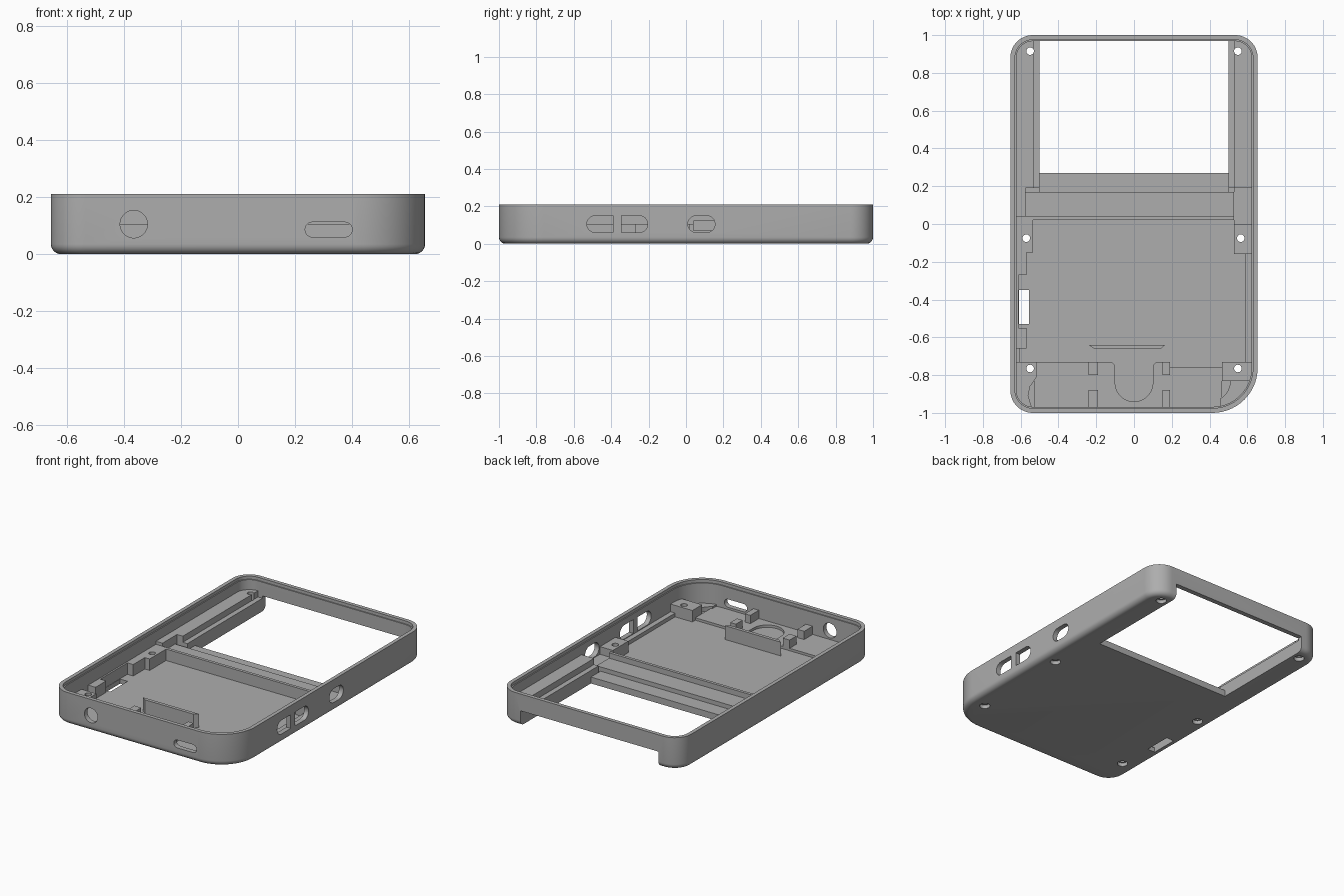
import bpy, bmesh
from math import sin, cos, pi, radians

cube = bpy.data.objects.get("Cube")
if cube:
    bpy.data.objects.remove(cube, do_unlink=True)

GREY = bpy.data.materials.new("plain_grey")
GREY.use_nodes = True
GREY.diffuse_color = (0.42, 0.42, 0.42, 1)
GREY.node_tree.nodes["Principled BSDF"].inputs["Base Color"].default_value = (0.42, 0.42, 0.42, 1)

W, D, H, FLOOR = 0.655, 1.0, 0.21, 0.03


def arc(cx, cy, r, a, b, n):
    return [(cx + r * cos(radians(a + (b - a) * i / n)),
             cy + r * sin(radians(a + (b - a) * i / n))) for i in range(n + 1)]


def outline(inset):
    """Rounded rectangle with one larger front corner."""
    pts = []
    for sx, sy, r, a in ((1, 1, .12, 0), (-1, 1, .12, 90), (-1, -1, .12, 180), (1, -1, .24, 270)):
        pts += arc(sx * (W - r), sy * (D - r), r - inset, a, a + 90, 14)
    return pts


def rect(x0, x1, y0, y1):
    return [(x0, y0), (x1, y0), (x1, y1), (x0, y1)]


def slot(u0, u1, v0, v1, left=True, right=True):
    """Slot profile with optional round ends."""
    r, v = (v1 - v0) / 2, (v0 + v1) / 2
    pts = arc(u1 - r, v, r, -90, 90, 12) if right else [(u1, v0), (u1, v1)]
    return pts + (arc(u0 + r, v, r, 90, 270, 12) if left else [(u0, v1), (u0, v0)])


def loft(bm, levels, axis="z"):
    """Closed solid through (profile, height) levels."""
    place = {"z": lambda u, v, w: (u, v, w),
             "y": lambda u, v, w: (u, w, v),
             "x": lambda u, v, w: (w, u, v)}[axis]
    rings = [[bm.verts.new(place(u, v, w)) for u, v in pts] for pts, w in levels]
    faces = [bm.faces.new(rings[0]), bm.faces.new(rings[-1])]
    for a, b in zip(rings, rings[1:]):
        for i in range(len(a)):
            j = (i + 1) % len(a)
            faces.append(bm.faces.new((a[i], a[j], b[j], b[i])))
    bmesh.ops.recalc_face_normals(bm, faces=faces)


def make(name, solids):
    """Object from a list of (levels, axis) solids."""
    bm = bmesh.new()
    for levels, axis in solids:
        loft(bm, levels, axis)
    me = bpy.data.meshes.new(name)
    bm.to_mesh(me)
    bm.free()
    me.materials.append(GREY)
    ob = bpy.data.objects.new(name, me)
    bpy.context.scene.collection.objects.link(ob)
    return ob


def prism(pts, a, b, axis="z"):
    return ([(pts, a), (pts, b)], axis)


def carve(ob, steps):
    """Run booleans, bake the result and shade it."""
    for op, cutter in steps:
        m = ob.modifiers.new(op, "BOOLEAN")
        m.operation, m.object, m.solver = op, cutter, "EXACT"
    bpy.context.view_layer.update()
    dg = bpy.context.evaluated_depsgraph_get()
    me = bpy.data.meshes.new_from_object(ob.evaluated_get(dg))
    ob.modifiers.clear()
    ob.data = me
    bpy.ops.object.select_all(action="DESELECT")
    ob.select_set(True)
    bpy.context.view_layer.objects.active = ob
    bpy.ops.object.shade_smooth_by_angle(angle=radians(30))


# Helpers: cavity, interior envelope, window, screw holes, ports
cavity = make("cavity_cutter", [([(outline(.032), FLOOR), (outline(.032), .19),
                                  (outline(.025), .19), (outline(.025), .3)], "z")])
envelope = make("envelope_helper", [prism(outline(.012), .005, .2)])
window = make("window_cutter", [prism(rect(-.5, .5, .27, 1.1), -.1, .1)])
screws = []
for x, y in ((-.55, .915), (.55, .915), (-.57, -.075), (.565, -.075), (-.55, -.765), (.55, -.765)):
    big, small = arc(x, y, .032, 0, 345, 23), arc(x, y, .02, 0, 345, 23)
    screws.append(([(big, -.1), (big, .024), (small, .024), (small, .3)], "z"))
screw_cutter = make("screw_cutter", screws)
port_cutter = make("port_cutter", [
    prism(arc(-.365, .105, .048, 0, 348, 29), -1.1, -.94, "y"),
    prism(slot(.235, .4, .06, .112), -1.1, -.94, "y"),
    prism(slot(-.53, -.39, .06, .15, right=False), .6, .75, "x"),
    prism(slot(-.345, -.205, .06, .15, left=False), .6, .75, "x"),
    prism(slot(.01, .155, .06, .15), .6, .75, "x"),
    prism(rect(-.61, -.555, -.53, -.35), -.1, .058),
])
helpers = [cavity, envelope, window, screw_cutter, port_cutter]
for h in helpers:
    h.hide_render = True

# Outer shell with rounded bottom edge
R = .035
levels = [(outline(R * (1 - sin(t * pi / 12))), R * (1 - cos(t * pi / 12))) for t in range(7)]
shell = make("case_shell", [(levels + [(outline(0), H)], "z")])
carve(shell, [("DIFFERENCE", c) for c in (cavity, window, screw_cutter, port_cutter)])


def part(name, *solids):
    """Interior piece trimmed to the shell and drilled for screws."""
    ob = make(name, solids)
    carve(ob, [("INTERSECT", envelope), ("DIFFERENCE", screw_cutter)])


def block(x0, x1, y0, y1, top):
    return prism(rect(x0, x1, y0, y1), FLOOR - .003, top)


# Stepped rails beside the window
for side, s in (("left", 1), ("right", -1)):
    xs = sorted((s * .533, s * .65))
    part(side + "_outer_rail", block(*xs, .19, .985, .125))
    xs = sorted((s * .5, s * .533))
    part(side + "_inner_rail", block(*xs, .19, .985, .085))

# Stairs between window and main bay
part("window_sill", block(-.5, .5, .17, .27, .042))
part("middle_step", block(-.575, .53, .04, .17, .07))
part("bay_ridge", block(-.535, .53, .02, .04, .105))

# Right side mounts and wall ledges
part("right_middle_mount", block(-.65, -.535, -.15, .04, .105))
part("right_rail_foot", block(-.65, -.575, .04, .19, .125))
part("right_upper_ledge", block(-.65, -.57, -.27, -.15, .105))
part("right_lower_ledge", block(-.65, -.57, -.66, -.55, .105))
part("right_switch_ledge", block(-.65, -.612, -.55, -.27, .105))
part("right_front_ledge", block(-.65, -.605, -.73, -.66, .06))

# Left side mounts and wall ledges
part("left_middle_mount", block(.53, .65, -.16, 0, .105))
part("left_rail_foot", block(.53, .65, 0, .19, .055))
part("left_ledge", block(.59, .65, -.73, -.16, .055))

# Front corner mounts
part("right_front_mount", prism([(-.65, -.73), (-.515, -.73), (-.515, -.81), (-.55, -.86),
                                 (-.56, -.91), (-.535, -.99), (-.65, -.99)], FLOOR - .003, .105))
part("left_front_mount", block(.465, .65, -.83, -.73, .105))
curve = arc(.4, -.83, .11, 0, -60, 8)
part("left_corner_shelf", prism([(.65, -.83)] + curve + [(.455, -.99), (.65, -.99)], FLOOR - .003, .058))

# Front deck with a round-ended recess
deck = [(-.53, -.975), (.465, -.975), (.465, -.76), (.19, -.76), (.19, -.73)]
deck += arc(.13, -.76, .03, 90, 180, 4) + arc(0, -.84, .1, 0, -180, 20)
deck += arc(-.13, -.76, .03, 0, 90, 4) + [(-.53, -.73)]
part("front_deck", prism(deck, FLOOR - .003, .046))

# Module posts and retaining fin
for i, (x0, x1) in enumerate(((-.24, -.19), (.15, .19))):
    part(f"front_post_{i + 1}", block(x0, x1, -.975, -.88, .1))
    part(f"rear_post_{i + 1}", block(x0, x1, -.8, -.73, .1))
part("retaining_fin", prism([(-.24, -.64), (.165, -.64), (.14, -.662), (-.21, -.662)], FLOOR - .003, .12))

for h in helpers:
    bpy.data.objects.remove(h, do_unlink=True)
